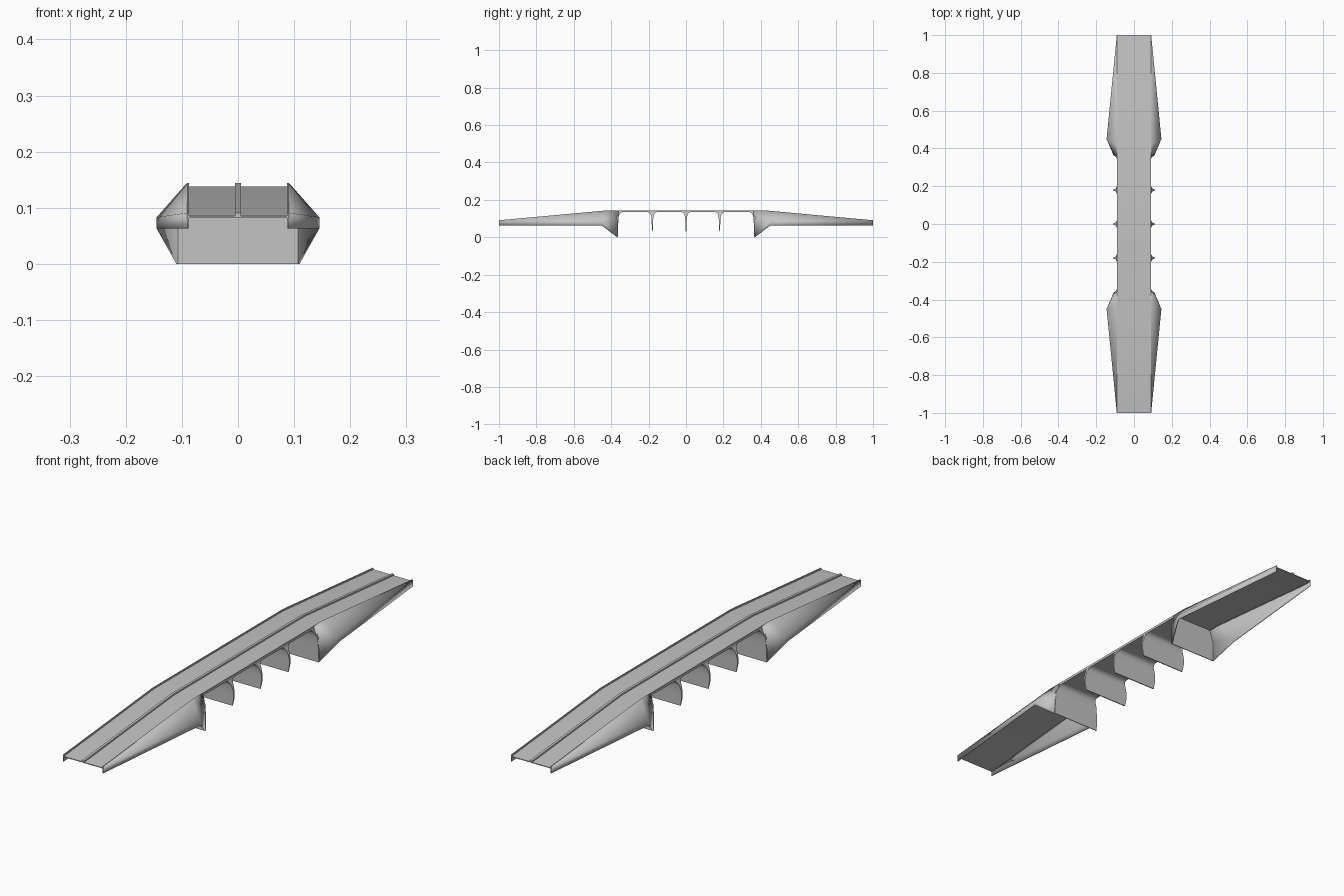
import bpy
import math

cube = bpy.data.objects.get("Cube")
if cube:
    bpy.data.objects.remove(cube, do_unlink=True)

# One plain concrete colour
concrete = bpy.data.materials.new("concrete_grey")
concrete.use_nodes = True
GREY = (0.55, 0.55, 0.55, 1)
concrete.diffuse_color = GREY
concrete.node_tree.nodes["Principled BSDF"].inputs["Base Color"].default_value = GREY


def make(name, verts, faces, angle=35):
    mesh = bpy.data.meshes.new(name)
    mesh.from_pydata(verts, [], faces)
    mesh.materials.append(concrete)
    obj = bpy.data.objects.new(name, mesh)
    bpy.context.collection.objects.link(obj)
    bpy.ops.object.select_all(action='DESELECT')
    obj.select_set(True)
    bpy.context.view_layer.objects.active = obj
    bpy.ops.object.shade_smooth_by_angle(angle=math.radians(angle))
    return obj


def loft(name, rings, angle=35):
    """Skin a stack of four-point rings and cap both ends."""
    verts = [p for ring in rings for p in ring]
    faces = [(3, 2, 1, 0)]
    for r in range(len(rings) - 1):
        a, b = r * 4, r * 4 + 4
        for i in range(4):
            j = (i + 1) % 4
            faces.append((a + i, a + j, b + j, b + i))
    last = len(verts) - 4
    faces.append((last, last + 1, last + 2, last + 3))
    return make(name, verts, faces, angle)


def mirror(obj, x=False, y=False):
    mod = obj.modifiers.new("mirror", 'MIRROR')
    mod.use_axis = (x, y, False)
    mod.use_mirror_merge = False


# Road height: level in the middle, sloping down to both ends
STATIONS = [(-1, 0), (-0.42, 1), (0.42, 1), (1, 0)]
RISE = 0.053


def strip(name, x0, x1, low, high):
    """Long bar that follows the road, with heights given at its ends."""
    rings = []
    for y, k in STATIONS:
        z0, z1 = low + k * RISE, high + k * RISE
        rings.append([(x0, y, z0), (x0, y, z1), (x1, y, z1), (x1, y, z0)])
    return loft(name, rings)


strip("road_deck", -0.09, 0.09, 0.082, 0.085)
strip("median_strip", -0.005, 0.005, 0.083, 0.091)
mirror(strip("edge_rail", 0.087, 0.091, 0.081, 0.091), x=True)


def upright(name, sections):
    """Cross wall from sections of height, front y, back y, half width."""
    return loft(name, [[(-w, y0, z), (w, y0, z), (w, y1, z), (-w, y1, z)]
                       for z, y0, y1, w in sections], angle=50)


# Thin ribs that flare into the deck soffit
RIB = [(0.03, 0.002, 0.102), (0.065, 0.003, 0.109), (0.09, 0.004, 0.108),
       (0.11, 0.006, 0.102), (0.122, 0.009, 0.096), (0.13, 0.015, 0.092),
       (0.134, 0.023, 0.09), (0.136, 0.035, 0.09)]
for n, pos in enumerate((-0.18, 0, 0.18)):
    upright("support_rib_" + str(n + 1),
            [(z, pos - t, pos + t, w) for z, t, w in RIB])

# Abutment walls closing the inner end of each ramp
WALL = [(0, 0.003, 0.11), (0.06, 0.005, 0.109), (0.1, 0.007, 0.106),
        (0.118, 0.011, 0.098), (0.128, 0.017, 0.092), (0.134, 0.026, 0.09),
        (0.136, 0.036, 0.09)]
wall = upright("abutment_wall",
               [(z, -0.368, -0.368 + t, w) for z, t, w in WALL])
mirror(wall, y=True)

# Thin soffit between the abutments
loft("deck_soffit", [[(-0.09, y, 0.1345), (-0.09, y, 0.137),
                      (0.09, y, 0.137), (0.09, y, 0.1345)]
                     for y in (-0.365, 0.365)])

# Flared side shells of the ramps, open underneath
shell = make("ramp_side_shell",
             [(0.091, -1, 0.091), (0.091, -0.42, 0.144), (0.091, -0.36, 0.144),
              (0.145, -0.45, 0.083), (0.107, -0.362, 0.09),
              (0.091, -1, 0.063), (0.145, -0.45, 0.063), (0.11, -0.367, 0)],
             [(0, 3, 1), (0, 5, 6, 3), (1, 3, 4, 2), (3, 6, 7, 4)])
solid = shell.modifiers.new("thickness", 'SOLIDIFY')
solid.thickness = 0.003
solid.offset = -1
mirror(shell, x=True, y=True)
